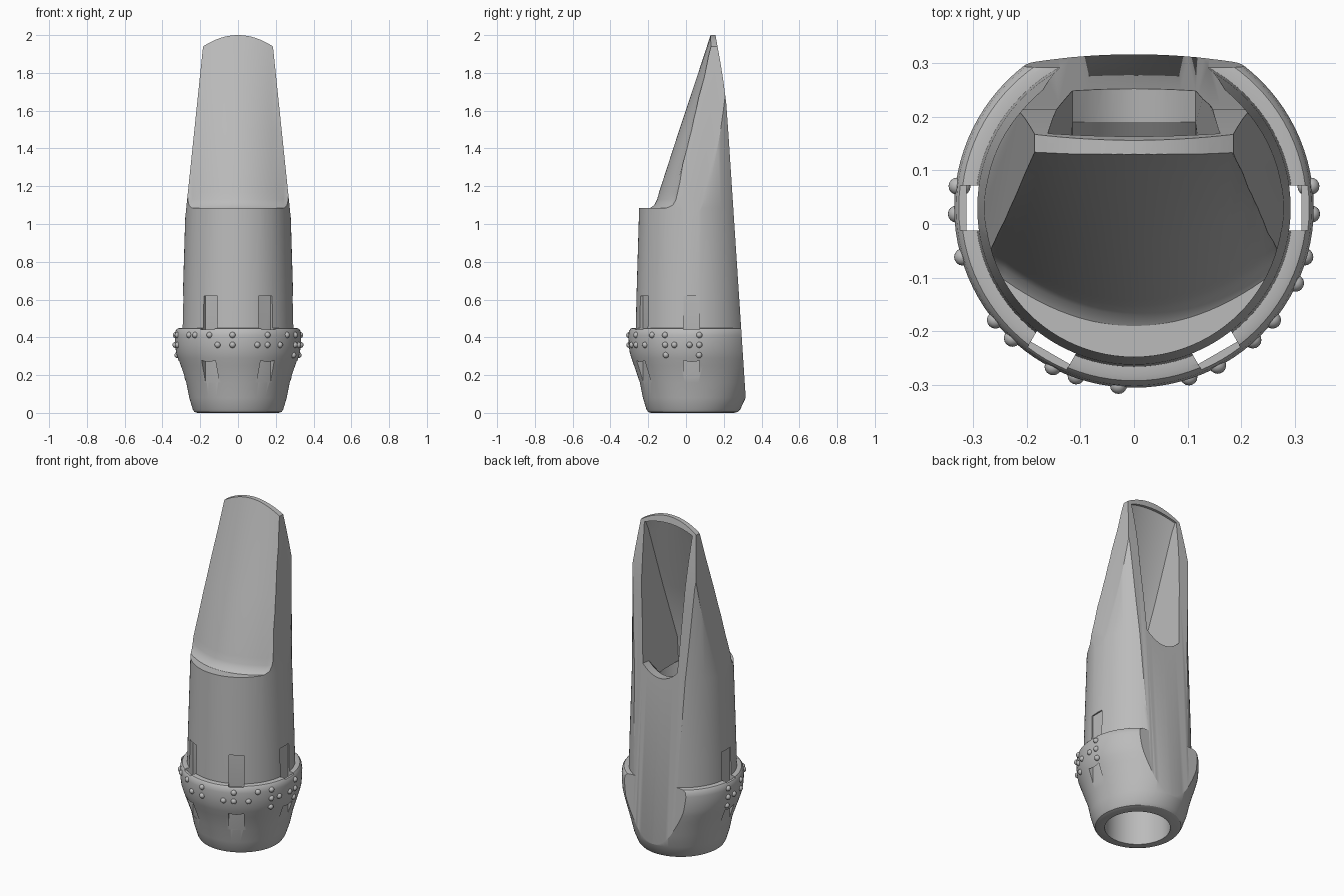
import bpy, bmesh, math
from mathutils import Matrix, Vector

if "Cube" in bpy.data.objects:
    bpy.data.objects.remove(bpy.data.objects["Cube"], do_unlink=True)

AXIS_Y = 0.03
SEG = 96

grey = bpy.data.materials.new("plain grey")
grey.use_nodes = True
grey.diffuse_color = (0.5, 0.5, 0.5, 1)
grey.node_tree.nodes["Principled BSDF"].inputs["Base Color"].default_value = (0.5, 0.5, 0.5, 1)


def to_object(name, bm):
    bmesh.ops.recalc_face_normals(bm, faces=bm.faces)
    mesh = bpy.data.meshes.new(name)
    bm.to_mesh(mesh)
    bm.free()
    mesh.materials.append(grey)
    obj = bpy.data.objects.new(name, mesh)
    bpy.context.collection.objects.link(obj)
    return obj


def loft(name, rings):
    """Closed solid through a list of equal-length point loops."""
    bm = bmesh.new()
    loops = [[bm.verts.new(p) for p in ring] for ring in rings]
    n = len(loops[0])
    for a, b in zip(loops, loops[1:]):
        for i in range(n):
            j = (i + 1) % n
            bm.faces.new((a[i], a[j], b[j], b[i]))
    bm.faces.new(loops[0])
    bm.faces.new(loops[-1])
    return to_object(name, bm)


def round_section(front, back, z):
    """Circle whose rear half swells from the front to the back radius."""
    ring = []
    for i in range(SEG):
        a = 2 * math.pi * i / SEG
        r = front + (back - front) * max(0, math.sin(a)) ** 2
        ring.append((r * math.cos(a), AXIS_Y + r * math.sin(a), z))
    return ring


def select_only(obj):
    bpy.ops.object.select_all(action='DESELECT')
    obj.select_set(True)
    bpy.context.view_layer.objects.active = obj


def carve(obj, cutter, operation):
    cutter.hide_render = True
    mod = obj.modifiers.new("carve", 'BOOLEAN')
    mod.operation, mod.solver, mod.object = operation, 'EXACT', cutter
    select_only(obj)
    bpy.ops.object.modifier_apply(modifier=mod.name)
    bpy.data.objects.remove(cutter, do_unlink=True)


def half_width(z):
    return 0.185 + 0.104 * (1.94 - z)


def sag(x, z):
    """How far the curved beak falls back away from its centre line."""
    k = min(1, max(0, (z - 1.085) / 0.915))
    return (0.11 - 0.092 * k) * min(1, abs(x) / half_width(z)) ** 2


# Turned body with the collar: front radius, back radius, height
profile = [
    (0.215, 0.225, 0), (0.232, 0.245, 0.006), (0.24, 0.258, 0.02),
    (0.258, 0.286, 0.08), (0.274, 0.308, 0.16), (0.305, 0.326, 0.25),
    (0.319, 0.332, 0.29), (0.328, 0.335, 0.32), (0.333, 0.335, 0.36),
    (0.335, 0.335, 0.41), (0.331, 0.331, 0.435), (0.322, 0.322, 0.447),
    (0.312, 0.312, 0.45), (0.296, 0.296, 0.45), (0.292, 0.292, 0.62),
    (0.278, 0.278, 1.085), (0.277, 0.277, 1.5), (0.276, 0.276, 2.05),
]
body = loft("mouthpiece_body", [round_section(*p) for p in profile])

# Side outline: shelf, fillet and beak in front, flat table curving to the tip behind
beak = [(-0.19, 1.085), (-0.168, 1.1), (-0.153, 1.13), (-0.142, 1.17),
        (-0.035, 1.5), (0.055, 1.77), (0.1316, 2.005)]
table = [(0.155, 2.005), (0.178, 1.88), (0.196, 1.77), (0.213, 1.64),
         (0.223, 1.5), (0.328, -0.1)]
slices = []
xs = [-0.42] + [-0.28 + 0.02 * i for i in range(29)] + [0.42]
for x in xs:
    ring = [(x, -0.5, -0.1), (x, -0.5, 1.085)]
    ring += [(x, y + sag(x, z), z) for y, z in beak]
    ring += [(x, y, z) for y, z in table]
    slices.append(ring)
carve(body, loft("side_outline", slices), 'INTERSECT')

# Front outline: tapering sides and arched tip
arc = [(0.185 * t / 8, 1.94 + 0.06 * (1 - (t / 8) ** 2)) for t in range(8, -9, -1)]
outline = [(half_width(-0.1), -0.1)] + arc + [(-half_width(-0.1), -0.1)]
carve(body, loft("front_outline", [[(x, y, z) for x, z in outline] for y in (-0.6, 0.6)]), 'INTERSECT')

# Round bore from below
carve(body, loft("bore", [round_section(0.18, 0.18, z) for z in (-0.1, 1.0)]), 'DIFFERENCE')

# Chamber and window through the table, with a curved baffle
chamber = [(0.35, 1.07), (0.19, 1.05), (0.0, 0.9), (-0.1, 0.9), (-0.1, 1.15),
           (0.01, 1.5), (0.125, 1.88), (0.148, 1.96), (0.35, 1.965)]
slices = []
for i in range(-8, 9):
    t = i / 8
    ring = []
    for y, z in chamber:
        w = 0.115 + 0.045 * max(0, (z - 1.07) / 0.88)
        dy = 0.6 * sag(t * w, z) if z > 1.1 and y < 0.2 else 0
        dz = -0.03 * t * t if z > 1.9 else 0.06 * t * t if y > 0.1 and z < 1.2 else 0
        ring.append((t * w, y + dy, z + dz))
    slices.append(ring)
carve(body, loft("chamber", slices), 'DIFFERENCE')


def radial_box(name, angle, r0, r1, z0, z1, half=0.042):
    a = math.radians(angle)
    out, side = Vector((math.cos(a), math.sin(a), 0)), Vector((-math.sin(a), math.cos(a), 0))
    base = Vector((0, AXIS_Y, 0))
    rings = []
    for z in (z0, z1):
        rings.append([base + out * r + side * s + Vector((0, 0, z))
                      for r, s in ((r0, -half), (r1, -half), (r1, half), (r0, half))])
    return loft(name, rings)


# Strap slots running under the collar, with a shallow notch in its top edge
for angle, inner in ((0, 0.283), (180, 0.283), (-60, 0.272), (-120, 0.272)):
    carve(body, radial_box("slot", angle, inner, 0.312, 0.16, 0.62), 'DIFFERENCE')
    carve(body, radial_box("notch", angle, 0.298, 0.4, 0.441, 0.47), 'DIFFERENCE')

select_only(body)
bpy.ops.object.shade_smooth_by_angle(angle=math.radians(30))

# Raised dots on the collar: angle and the rows filled at that angle
rows = {1: (0.412, 0.332), 2: (0.36, 0.331), 3: (0.306, 0.323)}
dots = [(7, "123"), (-2, "2"), (-16, "2"), (-25, "123"), (-39, "1"), (-48, "2"),
        (-62, "12"), (-72, "2"), (-95, "12"), (-109, "2"), (-117, "1"),
        (-133, "1"), (-141, "1"), (-164, "12"), (-178, "2"), (173, "123")]
bm = bmesh.new()
for angle, filled in dots:
    a = math.radians(angle)
    for row in filled:
        z, r = rows[int(row)]
        spot = Matrix.Translation((r * math.cos(a), AXIS_Y + r * math.sin(a), z))
        bmesh.ops.create_uvsphere(bm, u_segments=16, v_segments=10, radius=0.016, matrix=spot)
collar_dots = to_object("collar_dots", bm)
select_only(collar_dots)
bpy.ops.object.shade_smooth()
